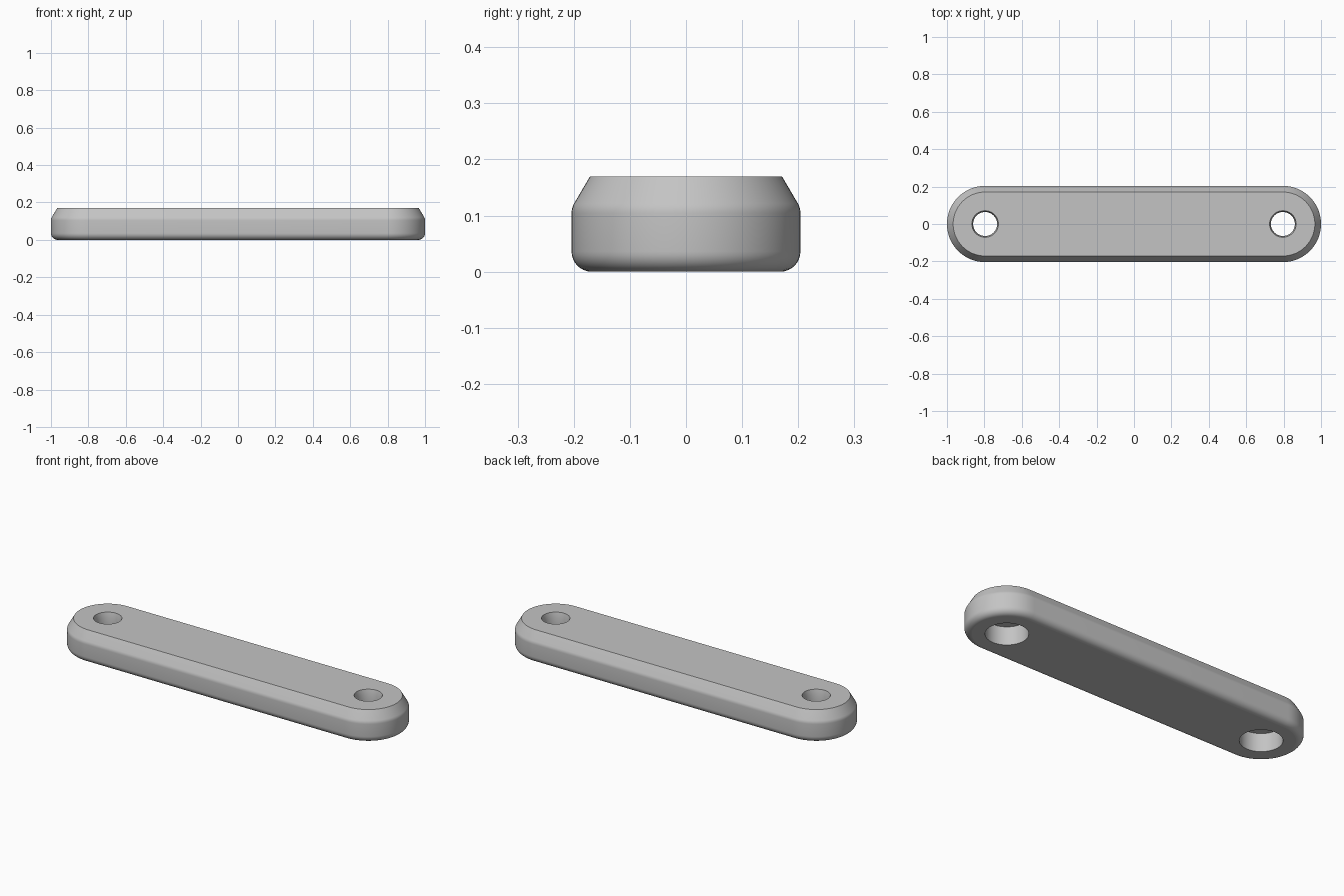
import bpy
import bmesh
from math import sin, cos, pi, radians

cube = bpy.data.objects.get("Cube")
if cube:
    bpy.data.objects.remove(cube, do_unlink=True)

RADIUS, HEIGHT, CENTRE = 0.204, 0.17, 0.796
FILLET, STEPS, SEGMENTS = 0.036, 8, 32

grey = bpy.data.materials.new("grey")
grey.use_nodes = True
colour = (0.55, 0.55, 0.55, 1)
grey.diffuse_color = colour
grey.node_tree.nodes["Principled BSDF"].inputs["Base Color"].default_value = colour


def slot_ring(bm, r, z):
    """Rounded-end outline of radius r."""
    ring = []
    for side in (1, -1):
        for i in range(SEGMENTS + 1):
            a = -pi / 2 + pi * i / SEGMENTS
            ring.append(bm.verts.new((side * (CENTRE + r * cos(a)), side * r * sin(a), z)))
    return ring


def hole_ring(bm, x, r, z):
    """Circle around a hole centre."""
    n = 2 * SEGMENTS
    return [bm.verts.new((x + r * cos(2 * pi * i / n), r * sin(2 * pi * i / n), z))
            for i in range(n)]


def skin(bm, rings):
    """Join consecutive rings with quads."""
    for low, high in zip(rings, rings[1:]):
        for i in range(len(low)):
            j = (i + 1) % len(low)
            bm.faces.new((low[i], low[j], high[j], high[i]))


def ring_edges(bm, ring):
    return [bm.edges.get((ring[i - 1], ring[i])) for i in range(len(ring))]


bm = bmesh.new()

# Outer wall: rounded foot, straight side, softened shoulder, sloped rim
profile = []
for i in range(STEPS + 1):
    a = pi / 2 * i / STEPS
    profile.append((RADIUS - FILLET * (1 - sin(a)), FILLET * (1 - cos(a))))
for i in range(5):
    a = radians(30) * i / 4
    profile.append((RADIUS - 0.036 * (1 - cos(a)), 0.104 + 0.036 * sin(a)))
profile.append((0.171, HEIGHT))
outer = [slot_ring(bm, r, z) for r, z in profile]
skin(bm, outer)

# Stepped holes: wide bore below, narrow bore with a tapered mouth above
bore = [(0.105, 0), (0.105, 0.1), (0.064, 0.1), (0.064, 0.14), (0.071, HEIGHT)]
bottom_edges = ring_edges(bm, outer[0])
top_edges = ring_edges(bm, outer[-1])
for x in (-CENTRE, CENTRE):
    rings = [hole_ring(bm, x, r, z) for r, z in bore]
    skin(bm, rings)
    bottom_edges += ring_edges(bm, rings[0])
    top_edges += ring_edges(bm, rings[-1])

# Flat top and bottom around the holes
caps = []
for edges in (bottom_edges, top_edges):
    filled = bmesh.ops.triangle_fill(bm, edges=edges, use_beauty=True)
    caps += [g for g in filled["geom"] if isinstance(g, bmesh.types.BMFace)]
cap_ids = set()
bmesh.ops.recalc_face_normals(bm, faces=bm.faces[:])
bm.faces.index_update()
cap_ids = {f.index for f in caps}

mesh = bpy.data.meshes.new("link_bar")
bm.to_mesh(mesh)
bm.free()
mesh.materials.append(grey)
bar = bpy.data.objects.new("link_bar", mesh)
bpy.context.collection.objects.link(bar)

bpy.ops.object.select_all(action='DESELECT')
bar.select_set(True)
bpy.context.view_layer.objects.active = bar
bpy.ops.object.shade_smooth_by_angle(angle=radians(14))
for i in cap_ids:
    mesh.polygons[i].use_smooth = False
